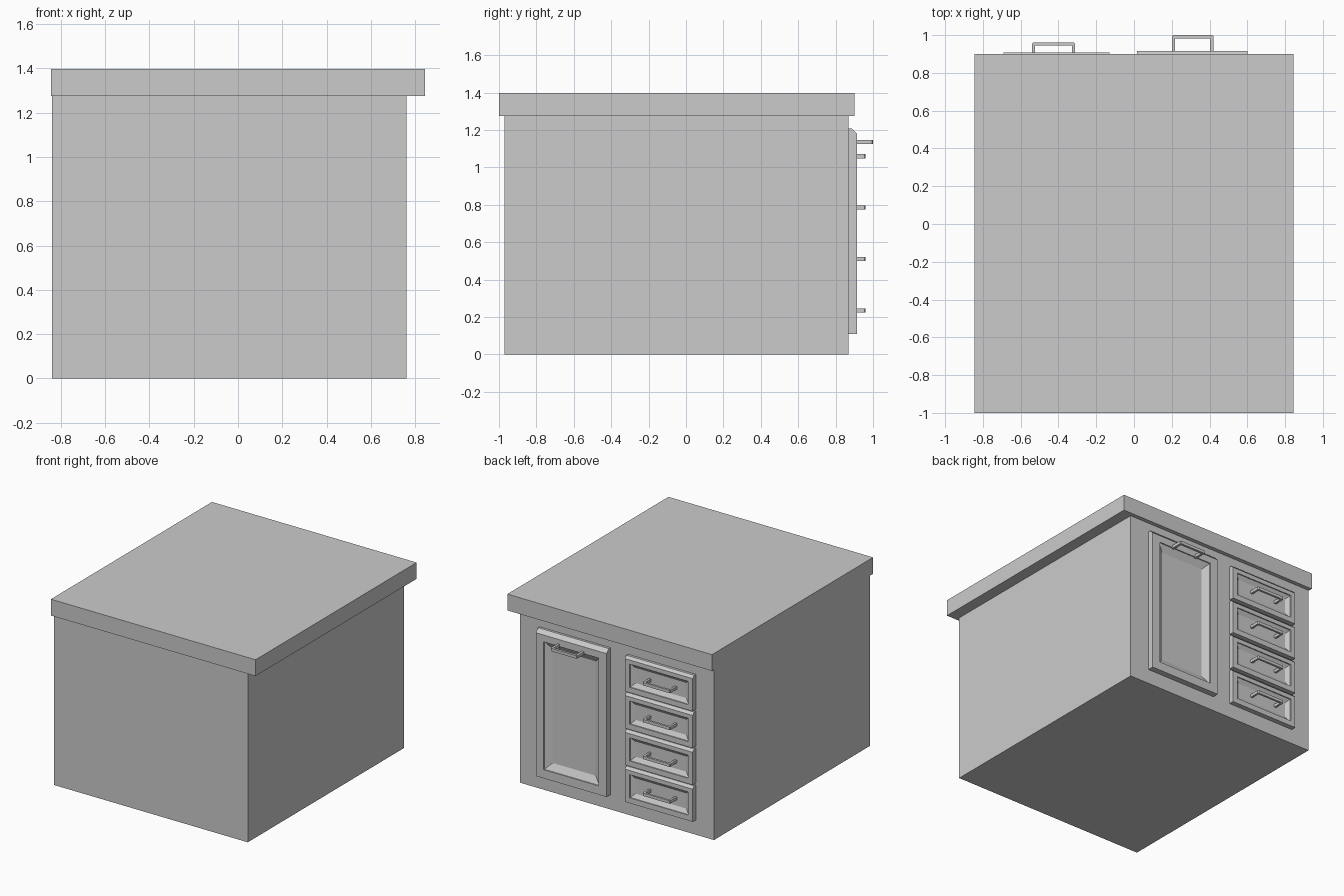
import bpy, bmesh

if "Cube" in bpy.data.objects:
    bpy.data.objects.remove(bpy.data.objects["Cube"])

BACK = 0.87  # y of the cabinet face carrying the door and drawers


def box(name, lo, hi):
    bm = bmesh.new()
    bmesh.ops.create_cube(bm, size=1)
    for v in bm.verts:
        for i in range(3):
            v.co[i] = lo[i] + (v.co[i] + 0.5) * (hi[i] - lo[i])
    return finish(name, bm)


def finish(name, bm):
    bmesh.ops.recalc_face_normals(bm, faces=bm.faces)
    me = bpy.data.meshes.new(name)
    bm.to_mesh(me)
    bm.free()
    ob = bpy.data.objects.new(name, me)
    bpy.context.collection.objects.link(ob)
    return ob


def panel(name, x0, x1, z0, z1, front, chamfer, frame, slope, floor):
    """Framed panel: nested rectangular loops joined into one closed shell."""
    f, s = frame, frame + slope
    # side inset, bottom inset, top inset, y
    loops = [(0, 0, 0, BACK - 0.005),
             (0, 0, 0, front - chamfer),
             (0, 0, chamfer, front),
             (f, f, f + chamfer * 0.5, front),
             (f, f, f + chamfer * 0.5, front - 0.008),
             (s, s, s + chamfer * 0.5, floor)]
    bm = bmesh.new()
    rings = []
    for side, low, top, y in loops:
        a, b, c, d = x0 + side, x1 - side, z0 + low, z1 - top
        rings.append([bm.verts.new(p) for p in
                      ((a, y, c), (b, y, c), (b, y, d), (a, y, d))])
    # side edges of the chamfer stay full depth
    for r, q in zip(rings, rings[1:]):
        for i in range(4):
            j = (i + 1) % 4
            bm.faces.new((r[i], r[j], q[j], q[i]))
    for v in rings[1][:2]:
        v.co.y = front - 0.001
    bm.faces.new(rings[0])
    bm.faces.new(rings[-1])
    return finish(name, bm)


def handle(name, x0, x1, z, y0, y1, t, h):
    """U-shaped pull with clipped outer corners, extruded vertically."""
    c = 0.006
    outline = [(x0, y0), (x0, y1 - c), (x0 + c, y1), (x1 - c, y1), (x1, y1 - c),
               (x1, y0), (x1 - t, y0), (x1 - t, y1 - t), (x0 + t, y1 - t), (x0 + t, y0)]
    bm = bmesh.new()
    face = bm.faces.new([bm.verts.new((x, y, z - h / 2)) for x, y in outline])
    ext = bmesh.ops.extrude_face_region(bm, geom=[face])
    bmesh.ops.translate(bm, vec=(0, 0, h),
                        verts=[g for g in ext["geom"] if isinstance(g, bmesh.types.BMVert)])
    return finish(name, bm)


# cabinet carcass and overhanging worktop
box("cabinet_body", (-0.84, -0.97, 0), (0.76, BACK, 1.275))
box("worktop", (-0.845, -1.0, 1.275), (0.845, 0.9, 1.397))

# door with its pull on the top rail
panel("door", 0.015, 0.6, 0.11, 1.207, 0.915, 0.027, 0.065, 0.05, 0.88)
handle("door_handle", 0.2, 0.42, 1.135, 0.9, 1.0, 0.018, 0.022)

# four drawers with pulls
for i in range(4):
    z = 0.235 + i * 0.275
    panel(f"drawer_{i + 1}", -0.69, -0.13, z - 0.125, z + 0.137,
          0.907, 0.018, 0.04, 0.03, 0.88)
    handle(f"drawer_handle_{i + 1}", -0.54, -0.312, z, 0.878, 0.96, 0.016, 0.022)
